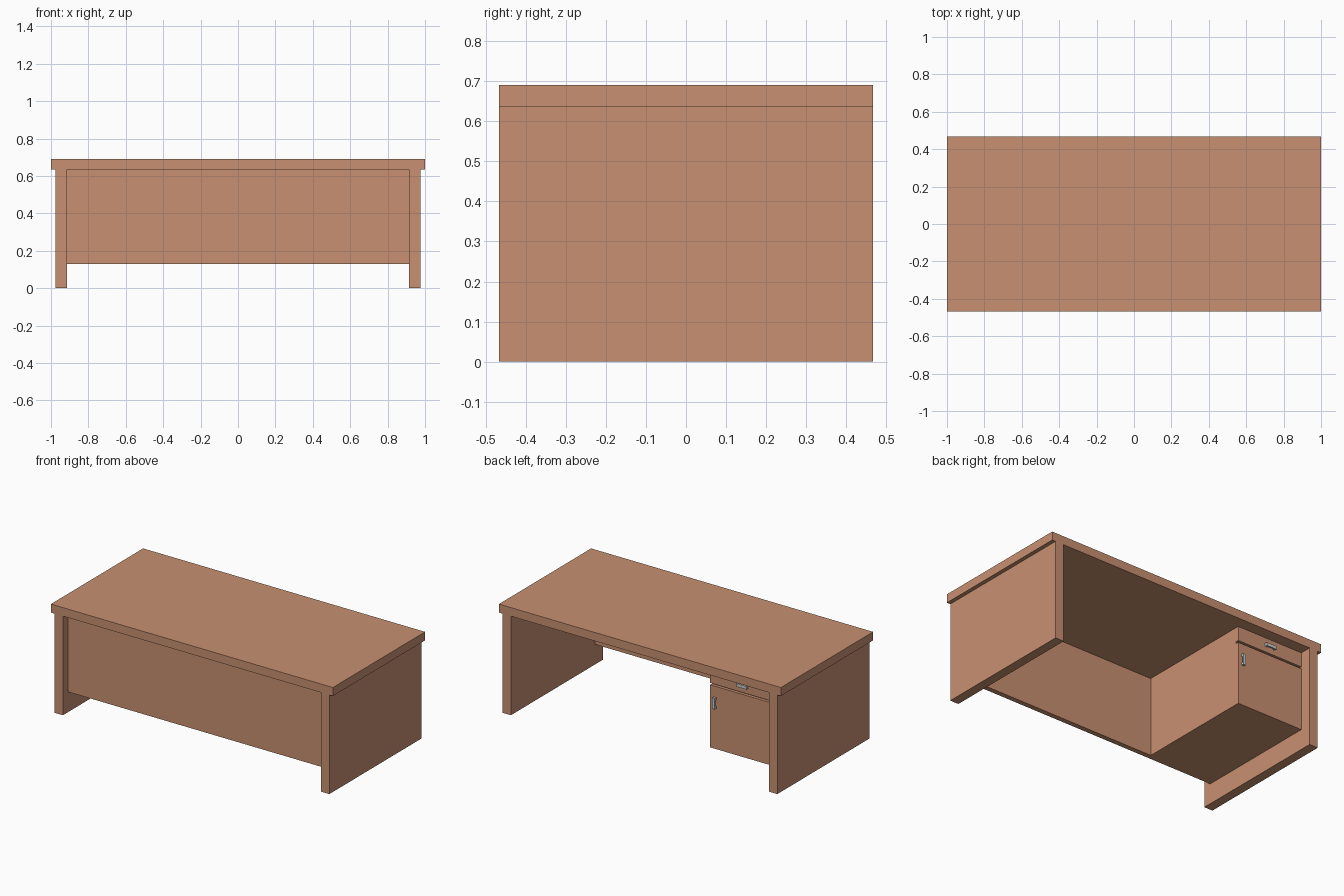
import bpy, bmesh
from mathutils import Vector

if "Cube" in bpy.data.objects:
    bpy.data.objects.remove(bpy.data.objects["Cube"])


def material(name, color):
    m = bpy.data.materials.new(name)
    m.diffuse_color = color
    m.use_nodes = True
    m.node_tree.nodes["Principled BSDF"].inputs["Base Color"].default_value = m.diffuse_color
    return m


wood = material("wood", (0.58, 0.28, 0.165, 1))


def boxes(name, spans, mat=None):
    """One object made of boxes, each given as (x0, x1, y0, y1, z0, z1)."""
    bm = bmesh.new()
    for x0, x1, y0, y1, z0, z1 in spans:
        vs = bmesh.ops.create_cube(bm, size=1)["verts"]
        for v in vs:
            v.co = Vector((x0 if v.co.x < 0 else x1,
                           y0 if v.co.y < 0 else y1,
                           z0 if v.co.z < 0 else z1))
    mesh = bpy.data.meshes.new(name)
    bm.to_mesh(mesh)
    bm.free()
    if mat:
        mesh.materials.append(mat)
    ob = bpy.data.objects.new(name, mesh)
    bpy.context.collection.objects.link(ob)
    return ob


HALF_D = 0.467      # half depth of the desk
TOP_Z = 0.635       # underside of the desktop
LOW_Z = 0.13        # underside of front panel and cabinet
LEG_IN = 0.915      # inner face of the side panels
PED_X = -0.446      # inner side of the cabinet
FRONT_Y = 0.393     # face of drawer and door

# Desktop and side panels
boxes("desktop", [(-1, 1, -HALF_D, HALF_D, TOP_Z, 0.69)], wood)
for name, s in (("left_side_panel", -1), ("right_side_panel", 1)):
    x0, x1 = sorted((s * LEG_IN, s * 0.975))
    boxes(name, [(x0, x1, -HALF_D, HALF_D, 0, TOP_Z)], wood)

# Recessed front panel
boxes("front_panel", [(-LEG_IN, LEG_IN, -0.415, -0.383, LOW_Z, TOP_Z)], wood)

# Cabinet with drawer above door
boxes("cabinet_body", [(-LEG_IN, PED_X, -0.383, FRONT_Y - 0.02, LOW_Z, TOP_Z)], wood)
boxes("drawer_front", [(-LEG_IN, PED_X, FRONT_Y - 0.02, FRONT_Y, 0.543, TOP_Z)], wood)
boxes("cabinet_door", [(-LEG_IN, PED_X, FRONT_Y - 0.02, FRONT_Y, LOW_Z, 0.531)], wood)


def handle(name, x, z, length, upright):
    """Bar handle standing off the face on two posts."""
    h, w, y1 = length / 2, 0.01, FRONT_Y + 0.016
    bits = [(-h, h, FRONT_Y + 0.008, y1)]
    bits += [(-h, -h + 0.014, FRONT_Y, FRONT_Y + 0.008),
             (h - 0.014, h, FRONT_Y, FRONT_Y + 0.008)]
    if upright:
        spans = [(x - w, x + w, c, d, z + a, z + b) for a, b, c, d in bits]
    else:
        spans = [(x + a, x + b, c, d, z - w, z + w) for a, b, c, d in bits]
    boxes(name, spans)


# Grey handles
handle("drawer_handle", (PED_X - LEG_IN) / 2, 0.588, 0.07, False)
handle("door_handle", -0.48, 0.425, 0.07, True)
